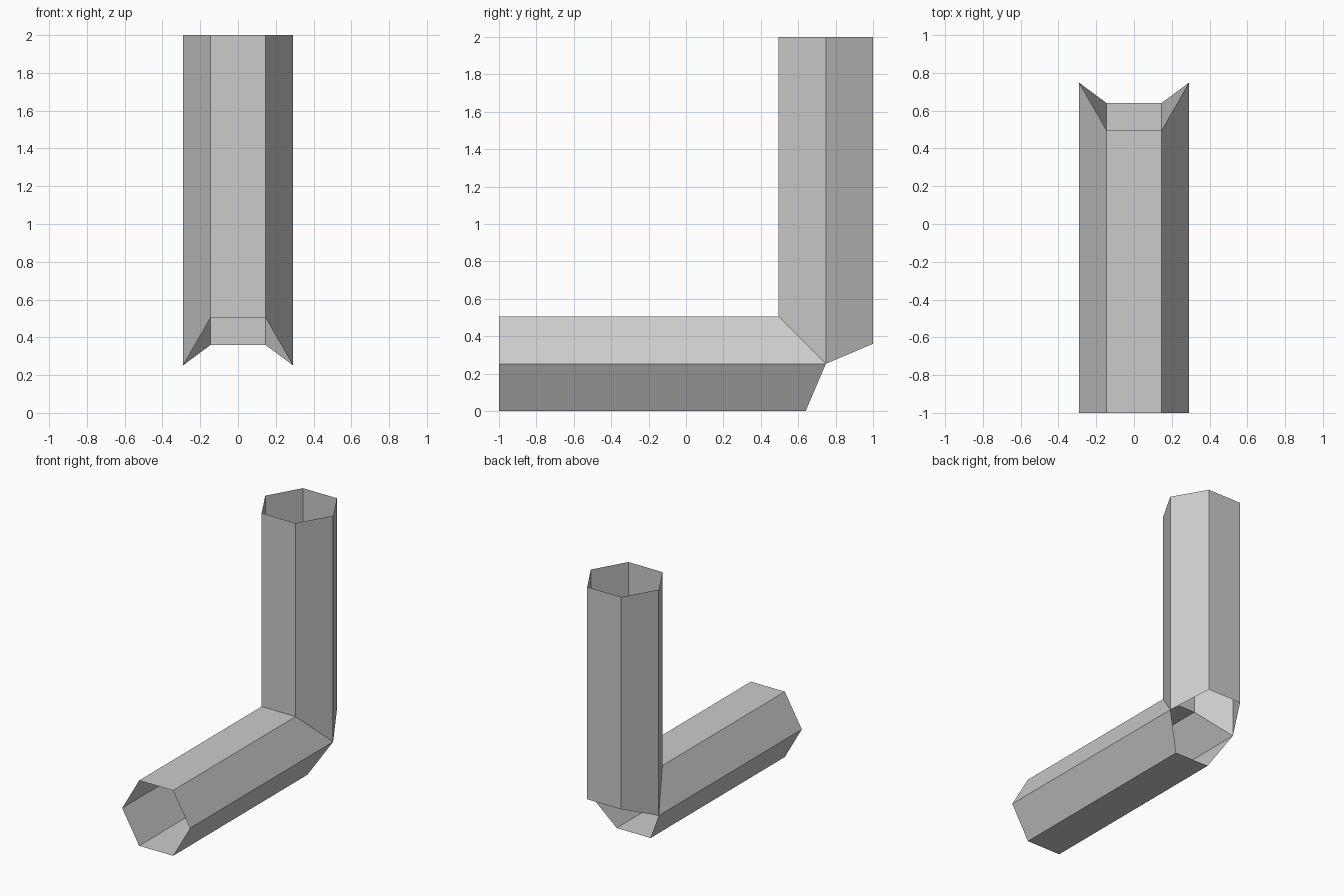
import bpy
import bmesh
import math

cube = bpy.data.objects.get("Cube")
if cube:
    bpy.data.objects.remove(cube, do_unlink=True)

# Single plain grey for the whole pipe
grey = bpy.data.materials.new("light_grey")
grey.use_nodes = True
color = (0.6, 0.6, 0.6, 1)
grey.diffuse_color = color
grey.node_tree.nodes["Principled BSDF"].inputs["Base Color"].default_value = color

RADIUS = 0.29
HALF = 0.2525          # centre to flat side
OUTER_END = 0.64       # where the outer flat stops short of the corner


def horizontal(x, y, z):
    return (x, y, z)


def upright(x, y, z):
    # Reflection across the 45 degree mitre plane
    return (x, 1 - z, 1 - y)


def hex_tube(name, place):
    """Open hexagonal tube with a mitred inner half and a cut-back outer flat."""
    bm = bmesh.new()
    start, end = [], []
    for i in range(6):
        angle = i * math.pi / 3
        x = RADIUS * math.cos(angle)
        z = HALF + HALF * math.sin(angle) / math.sin(math.pi / 3)
        y_end = OUTER_END if i > 3 else 1 - z
        start.append(bm.verts.new(place(x, -1, z)))
        end.append(bm.verts.new(place(x, y_end, z)))
    for i in range(6):
        j = (i + 1) % 6
        loop = [start[i], start[j], end[j], end[i]]
        # The upright leg is a reflection, so its winding is reversed
        bm.faces.new(loop if place is upright else loop[::-1])
    bm.normal_update()
    # Make the sides face away from the tube's axis
    centre = sum((v.co for v in start), start[0].co * 0) / 6
    face = bm.faces[:][0] if bm.faces.ensure_lookup_table() is None else None
    if face.normal.dot(start[0].co + start[1].co - 2 * centre) < 0:
        bmesh.ops.reverse_faces(bm, faces=bm.faces[:])
    mesh = bpy.data.meshes.new(name)
    bm.to_mesh(mesh)
    bm.free()
    mesh.materials.append(grey)
    obj = bpy.data.objects.new(name, mesh)
    bpy.context.collection.objects.link(obj)
    return obj


# Two legs meeting at the elbow
hex_tube("horizontal_pipe", horizontal)
hex_tube("upright_pipe", upright)
